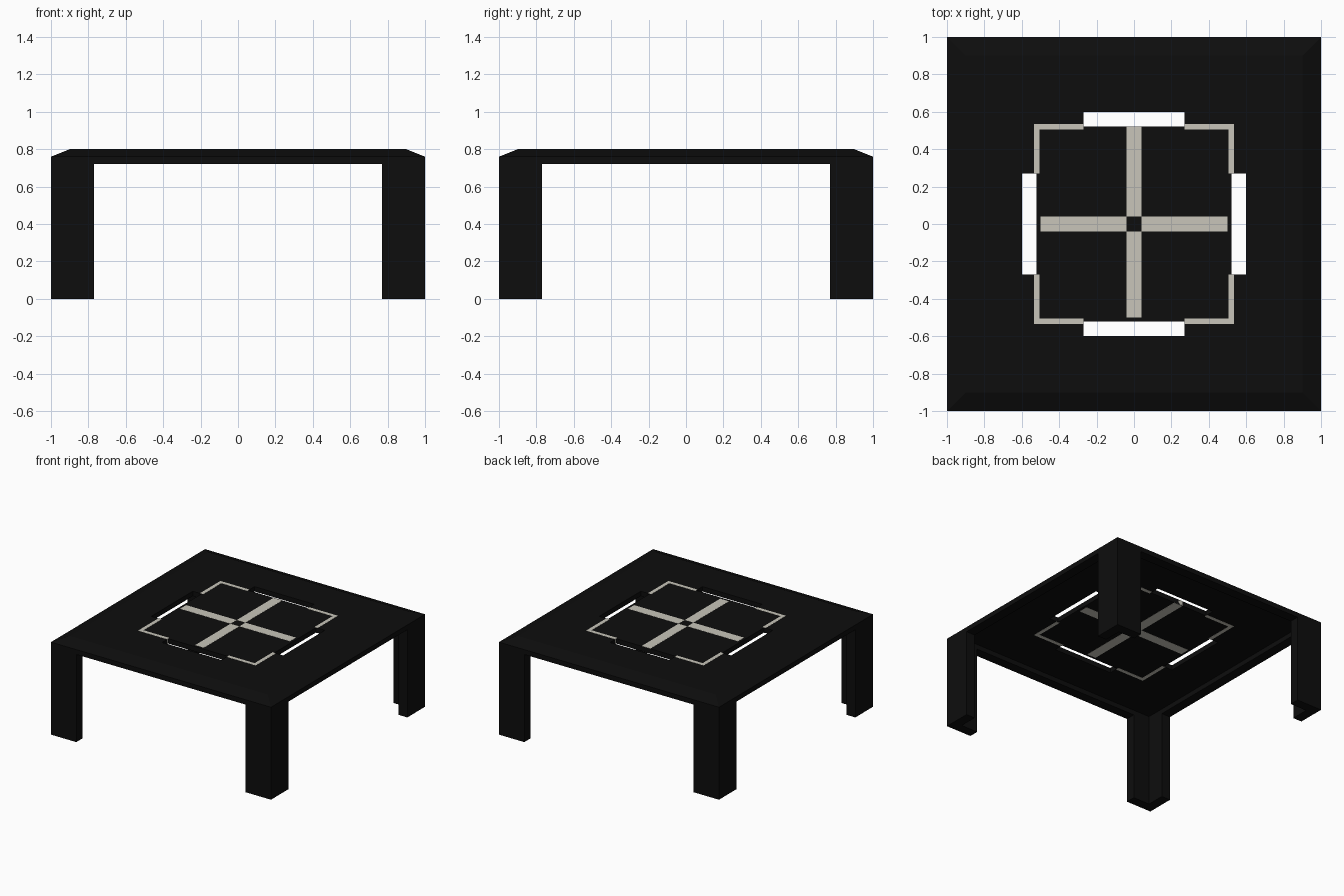
import bpy, bmesh

if "Cube" in bpy.data.objects:
    bpy.data.objects.remove(bpy.data.objects["Cube"])


def material(name, rgb):
    m = bpy.data.materials.new(name)
    m.diffuse_color = (*rgb, 1)
    m.use_nodes = True
    m.node_tree.nodes["Principled BSDF"].inputs["Base Color"].default_value = m.diffuse_color
    return m


BLACK = material("black", (0.004, 0.004, 0.004))
BEIGE = material("beige", (0.58, 0.56, 0.49))


def prism(name, pts, z0, z1, mat, top_scale=1.0):
    """Extrude a flat outline from z0 to z1, optionally tapering the top."""
    bm = bmesh.new()
    low = [bm.verts.new((x, y, z0)) for x, y in pts]
    high = [bm.verts.new((x * top_scale, y * top_scale, z1)) for x, y in pts]
    bm.faces.new(low)
    bm.faces.new(high)
    n = len(pts)
    for i in range(n):
        j = (i + 1) % n
        bm.faces.new((low[i], low[j], high[j], high[i]))
    bmesh.ops.recalc_face_normals(bm, faces=bm.faces)
    me = bpy.data.meshes.new(name)
    bm.to_mesh(me)
    bm.free()
    me.materials.append(mat)
    ob = bpy.data.objects.new(name, me)
    bpy.context.collection.objects.link(ob)
    return ob


def box(name, x0, x1, y0, y1, z0, z1, mat):
    return prism(name, [(x0, y0), (x1, y0), (x1, y1), (x0, y1)], z0, z1, mat)


def corner_set(name, outer, arm, thick, z0, z1, mat):
    """Angle section in each of the four corners."""
    o, a, t = outer, outer - arm, outer - thick
    pts = [(o, o), (a, o), (a, t), (t, t), (t, a), (o, a)]
    for sx, side in ((-1, "left"), (1, "right")):
        for sy, end in ((-1, "front"), (1, "back")):
            prism(f"{end}_{side}_{name}", [(x * sx, y * sy) for x, y in pts], z0, z1, mat)


# Table top: thin sheet with sloped edges
top = prism("table_top", [(-1, -1), (1, -1), (1, 1), (-1, 1)], 0.76, 0.80, BLACK, 0.9)

# Four slots through the table top
for i, (x0, x1, y0, y1) in enumerate((
        (-0.27, 0.27, 0.52, 0.60), (-0.27, 0.27, -0.60, -0.52),
        (0.52, 0.60, -0.27, 0.27), (-0.60, -0.52, -0.27, 0.27))):
    cutter = box(f"slot_cutter_{i}", x0, x1, y0, y1, 0.6, 0.9, BLACK)
    mod = top.modifiers.new("slot", 'BOOLEAN')
    mod.operation = 'DIFFERENCE'
    mod.solver = 'EXACT'
    mod.object = cutter
    cutter.hide_render = True
    cutter.hide_set(True)

# Angle-section legs and the apron rails between them
corner_set("leg", 1.0, 0.23, 0.08, 0.0, 0.76, BLACK)
for s, fb, lr in ((-1, "front", "left"), (1, "back", "right")):
    a, b = sorted((s * 0.92, s))
    box(f"{fb}_apron", -0.77, 0.77, a, b, 0.72, 0.76, BLACK)
    box(f"{lr}_apron", a, b, -0.77, 0.77, 0.72, 0.76, BLACK)

# Light inlays: frame corners and cross arms, visible above and below
Z0, Z1 = 0.759, 0.801
corner_set("frame_inlay", 0.535, 0.265, 0.03, Z0, Z1, BEIGE)
box("cross_back", -0.04, 0.04, 0.04, 0.52, Z0, Z1, BEIGE)
box("cross_front", -0.04, 0.04, -0.50, -0.04, Z0, Z1, BEIGE)
box("cross_right", 0.04, 0.50, -0.04, 0.04, Z0, Z1, BEIGE)
box("cross_left", -0.50, -0.04, -0.04, 0.04, Z0, Z1, BEIGE)
